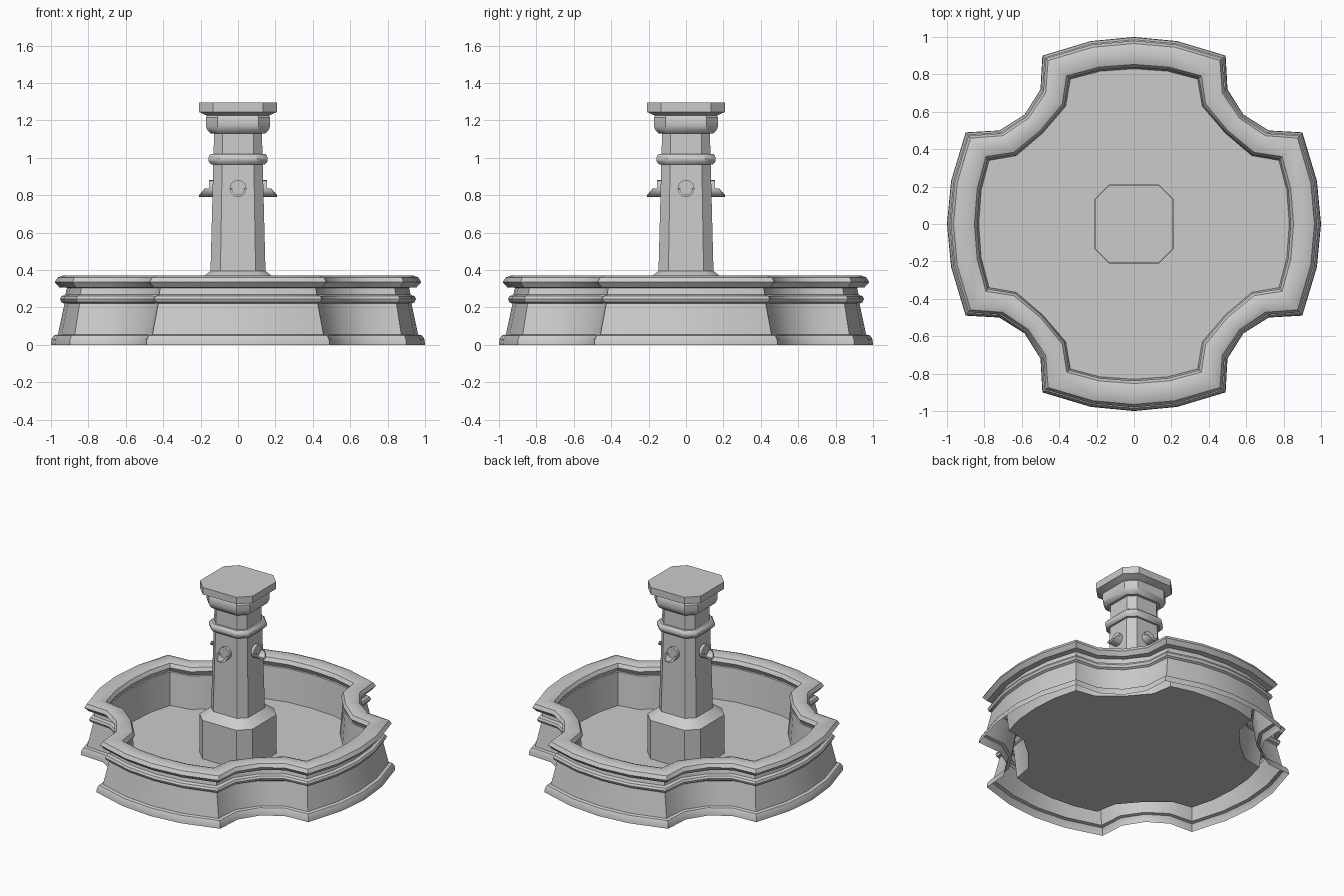
import bpy, bmesh
from math import pi, sin, cos, radians
from mathutils import Matrix

if "Cube" in bpy.data.objects:
    bpy.data.objects.remove(bpy.data.objects["Cube"])

FLOOR = 0.07


def finish(bm, name, smooth=35):
    bmesh.ops.recalc_face_normals(bm, faces=bm.faces)
    me = bpy.data.meshes.new(name)
    bm.to_mesh(me)
    bm.free()
    ob = bpy.data.objects.new(name, me)
    bpy.context.collection.objects.link(ob)
    bpy.ops.object.select_all(action='DESELECT')
    ob.select_set(True)
    bpy.context.view_layer.objects.active = ob
    bpy.ops.object.shade_smooth_by_angle(angle=radians(smooth))
    return ob


def loft(bm, rings, cap_last=False):
    """Join a stack of closed rings with quads."""
    loops = [[bm.verts.new(p) for p in ring] for ring in rings]
    for a, b in zip(loops, loops[1:]):
        n = len(a)
        for i in range(n):
            bm.faces.new((a[i], a[(i + 1) % n], b[(i + 1) % n], b[i]))
    if cap_last:
        bm.faces.new(loops[-1])


def four_fold(points):
    """Repeat a quarter outline around the z axis."""
    out = []
    for _ in range(4):
        out += points
        points = [(y, -x) for x, y in points]
    return out


# Basin plan: convex lobe followed by a concave corner, outer and inner edge
outer = four_fold([(-.49, .9), (-.23, .978), (0, 1), (.23, .978),
                   (.49, .9), (.5, .72), (.585, .585), (.72, .5)])
inner = four_fold([(-.34, .775), (-.18, .817), (0, .83), (.18, .817),
                   (.34, .775), (.365, .63), (.487, .487), (.63, .365)])


def outline(inset, z):
    t = inset / 0.17
    return [(a + (c - a) * t, b + (d - b) * t, z)
            for (a, b), (c, d) in zip(outer, inner)]


# Basin wall: plinth, sloping wall, bead, rounded rim, inner wall, floor
basin_profile = [(0, 0), (.003, .03), (.015, .05), (.037, .055),
                 (.072, .22), (.056, .228), (.048, .245), (.056, .26),
                 (.077, .268), (.085, .305), (.045, .307), (.02, .335),
                 (.035, .36), (.06, .37), (.12, .37), (.147, .36),
                 (.162, .335), (.145, .305), (.15, .30), (.17, FLOOR)]
bm = bmesh.new()
loft(bm, [outline(d, z) for d, z in basin_profile], cap_last=True)
finish(bm, "basin")


# Column: chamfered square section following a stepped profile
def octagon(h, z):
    c = h * 0.64
    return [(x, y, z) for x, y in four_fold([(-c, h), (c, h)])]


column_profile = [(.21, FLOOR), (.21, .345), (.147, .395), (.128, 1.13),
                  (.145, 1.13), (.162, 1.145), (.172, 1.17), (.172, 1.215),
                  (.165, 1.225), (.208, 1.245), (.208, 1.295)]
bm = bmesh.new()
loft(bm, [octagon(h, z) for h, z in column_profile], cap_last=True)
finish(bm, "column")

# Rounded collar round the shaft
bm = bmesh.new()
loft(bm, [octagon(h, z) for h, z in
          [(.12, .965), (.145, .965), (.157, .98), (.159, .995),
           (.155, 1.01), (.145, 1.02), (.12, 1.02)]])
finish(bm, "collar")

# Spouts: a round backing plate and an open half-pipe on each side
SPOUT_Z, R_OUT, R_IN = .835, .045, .033
for k, side in enumerate(("front", "right", "back", "left")):
    turn = Matrix.Rotation(k * pi / 2, 4, 'Z')
    bm = bmesh.new()
    bmesh.ops.create_cone(bm, cap_ends=True, segments=20, radius1=R_OUT,
                          radius2=R_OUT, depth=.04, matrix=turn
                          @ Matrix.Translation((0, -.135, SPOUT_Z))
                          @ Matrix.Rotation(pi / 2, 4, 'X'))
    sections = []
    for i in range(11):
        a = pi + pi * i / 10
        tip = .178 + .03 * -sin(a)
        sections.append([turn @ Matrix.Translation((r * cos(a), -y, SPOUT_Z + r * sin(a)))
                         for r, y in ((R_OUT, .13), (R_OUT, tip), (R_IN, tip), (R_IN, .13))])
    loops = [[bm.verts.new(m.translation) for m in s] for s in sections]
    for a, b in zip(loops, loops[1:]):
        for i in range(4):
            bm.faces.new((a[i], a[(i + 1) % 4], b[(i + 1) % 4], b[i]))
    bm.faces.new(loops[0])
    bm.faces.new(loops[-1])
    finish(bm, side + "_spout")
